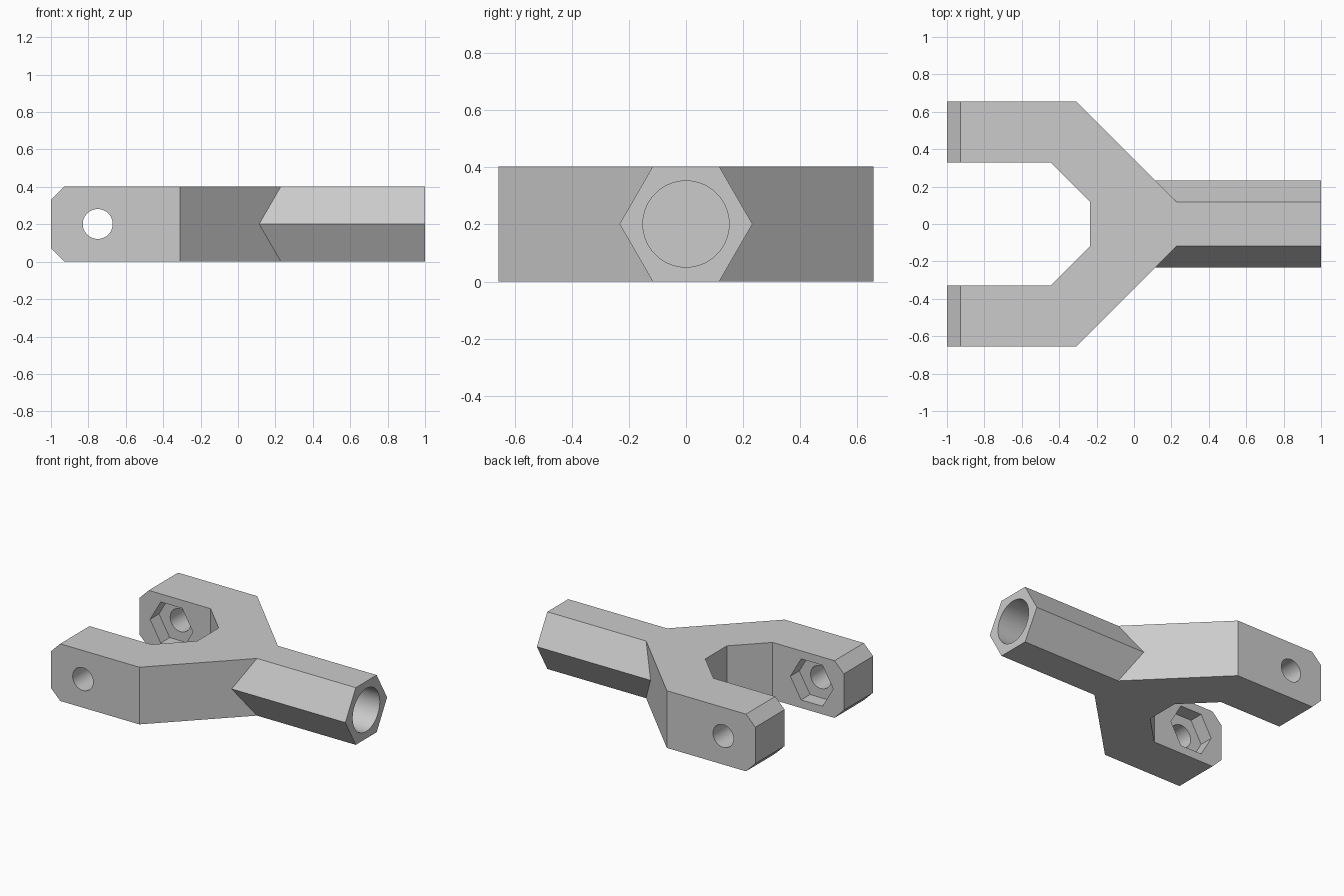
import bpy, bmesh, math
from mathutils import Vector

if "Cube" in bpy.data.objects:
    bpy.data.objects.remove(bpy.data.objects["Cube"])

HEIGHT = 0.403
MID = HEIGHT / 2
HEX_R = HEIGHT / math.sqrt(3)
PIN_X = -0.75

grey = bpy.data.materials.new("plain grey")
grey.use_nodes = True
grey.diffuse_color = (0.6, 0.6, 0.6, 1)
grey.node_tree.nodes["Principled BSDF"].inputs["Base Color"].default_value = grey.diffuse_color


def prism(name, outline, direction):
    """Closed solid made by sweeping a flat outline along a vector."""
    bm = bmesh.new()
    face = bm.faces.new([bm.verts.new(p) for p in outline])
    swept = bmesh.ops.extrude_face_region(bm, geom=[face], use_keep_orig=True)
    moved = [v for v in swept["geom"] if isinstance(v, bmesh.types.BMVert)]
    bmesh.ops.translate(bm, verts=moved, vec=Vector(direction))
    bmesh.ops.recalc_face_normals(bm, faces=bm.faces)
    mesh = bpy.data.meshes.new(name)
    bm.to_mesh(mesh)
    bm.free()
    mesh.materials.append(grey)
    obj = bpy.data.objects.new(name, mesh)
    bpy.context.collection.objects.link(obj)
    return obj


def ring(sides, radius):
    """Regular polygon with its first corner on the horizontal axis."""
    return [(radius * math.cos(math.tau * i / sides),
             radius * math.sin(math.tau * i / sides)) for i in range(sides)]


def along_x(name, sides, radius, start, end):
    return prism(name, [(start, a, MID + b) for a, b in ring(sides, radius)],
                 (end - start, 0, 0))


def along_y(name, sides, radius, start, end):
    return prism(name, [(PIN_X + a, start, MID + b) for a, b in ring(sides, radius)],
                 (0, end - start, 0))


def combine(target, other, operation):
    mod = target.modifiers.new(operation, "BOOLEAN")
    mod.operation = operation
    mod.solver = "EXACT"
    mod.object = other
    bpy.context.view_layer.objects.active = target
    bpy.ops.object.modifier_apply(modifier=mod.name)
    bpy.data.objects.remove(other)


# Fork body: one half outline, mirrored across the centre line
half = [(-0.235, 0.12), (-0.445, 0.33), (-1, 0.33), (-1, 0.656),
        (-0.31, 0.656), (0.346 - HEX_R / 2, HEX_R / 2)]
outline = half + [(x, -y) for x, y in reversed(half)]
fork = prism("fork_with_socket_shaft", [(x, y, 0) for x, y in outline], (0, 0, HEIGHT))

# Chamfered arm tips
bm = bmesh.new()
bm.from_mesh(fork.data)
tips = [e for e in bm.edges
        if all(v.co.x < -0.99 for v in e.verts)
        and abs(e.verts[0].co.z - e.verts[1].co.z) < 0.01]
bmesh.ops.bevel(bm, geom=tips, offset=0.073, segments=1, affect="EDGES")
bm.to_mesh(fork.data)
bm.free()

# Hexagonal shaft with a round socket in its end
combine(fork, along_x("shaft", 6, HEX_R, 0, 1), "UNION")
combine(fork, along_x("socket_cutter", 64, 0.151, 0.25, 1.1), "DIFFERENCE")

# Pin holes through both arms, with nut pockets on the inner sides
combine(fork, along_y("pin_cutter", 48, 0.08, -0.8, 0.8), "DIFFERENCE")
combine(fork, along_y("nut_cutter", 6, 0.167, -0.43, 0.43), "DIFFERENCE")

# Smooth bores, crisp edges elsewhere
bpy.ops.object.select_all(action="DESELECT")
fork.select_set(True)
bpy.context.view_layer.objects.active = fork
bpy.ops.object.shade_smooth_by_angle(angle=math.radians(30))
